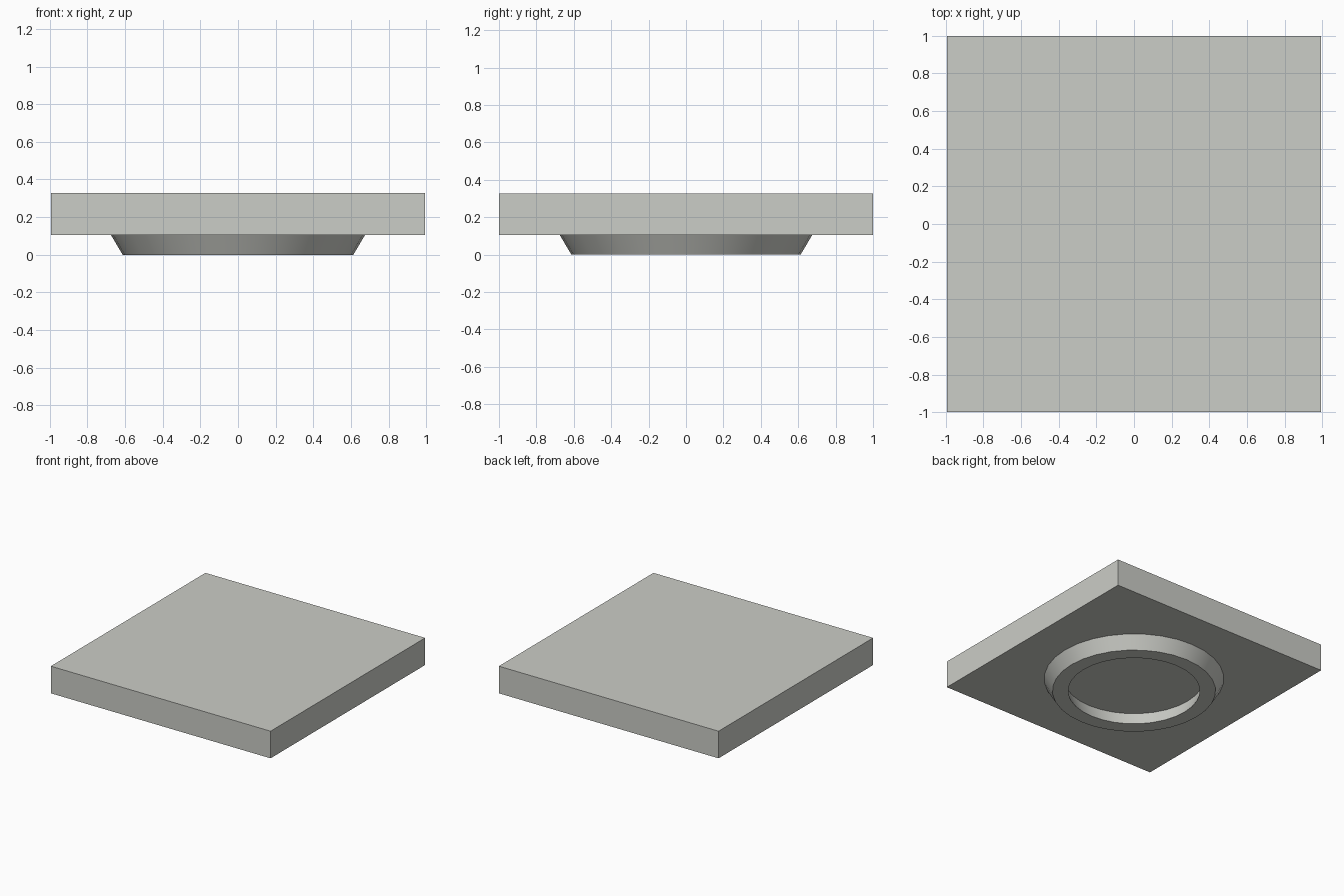
import bpy, bmesh, math

if "Cube" in bpy.data.objects:
    bpy.data.objects.remove(bpy.data.objects["Cube"])

mat = bpy.data.materials.new("pale stone grey")
mat.diffuse_color = (0.6, 0.61, 0.57, 1)
mat.use_nodes = True
mat.node_tree.nodes["Principled BSDF"].inputs["Base Color"].default_value = mat.diffuse_color
SLAB_Z0, SLAB_Z1 = 0.105, 0.327


def add_object(name, bm):
    bmesh.ops.recalc_face_normals(bm, faces=bm.faces)
    mesh = bpy.data.meshes.new(name)
    bm.to_mesh(mesh)
    bm.free()
    mesh.materials.append(mat)
    obj = bpy.data.objects.new(name, mesh)
    bpy.context.collection.objects.link(obj)
    return obj


# Square slab
bm = bmesh.new()
bmesh.ops.create_cube(bm, size=1)
for v in bm.verts:
    v.co.x *= 1.99
    v.co.y *= 2.0
    v.co.z = SLAB_Z1 if v.co.z > 0 else SLAB_Z0
add_object("slab", bm)

# Flared foot ring under the slab: (radius, height) profile spun around z
profile = [(0.525, SLAB_Z0), (0.495, 0), (0.613, 0), (0.675, SLAB_Z0)]
SIDES = 32
bm = bmesh.new()
rings = []
for r, z in profile:
    rings.append([bm.verts.new((r * math.cos(2 * math.pi * i / SIDES),
                                r * math.sin(2 * math.pi * i / SIDES), z))
                  for i in range(SIDES)])
for a, b in zip(rings, rings[1:]):
    for i in range(SIDES):
        j = (i + 1) % SIDES
        bm.faces.new((a[i], a[j], b[j], b[i]))
# Orient each face from the profile: walls away from the band centre, rim down
bm.normal_update()
foot = add_object("foot_ring", bm)
bpy.context.view_layer.objects.active = foot
foot.select_set(True)
bpy.ops.object.shade_smooth_by_angle(angle=math.radians(30))
